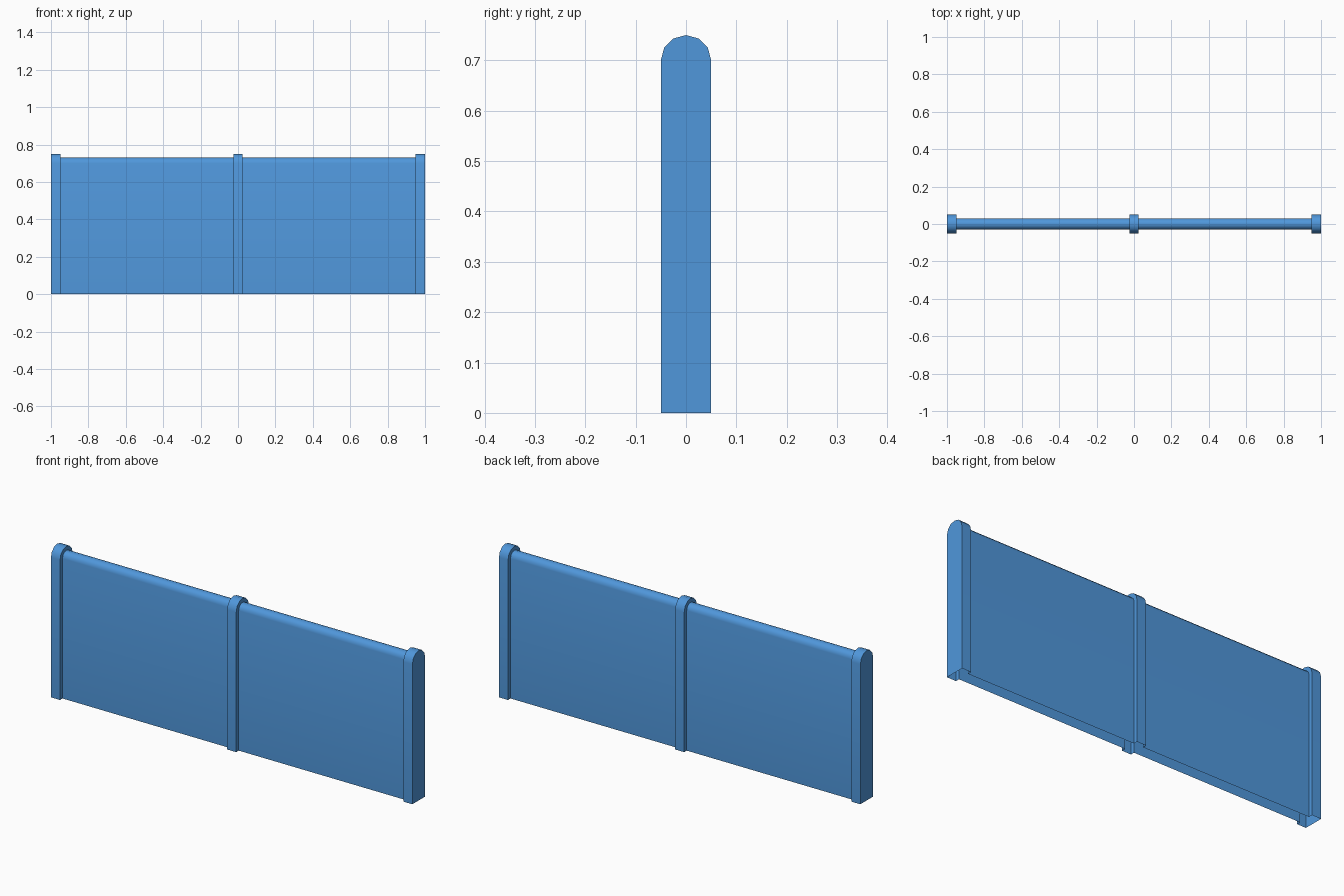
import bpy, bmesh, math

if "Cube" in bpy.data.objects:
    bpy.data.objects.remove(bpy.data.objects["Cube"])

blue = bpy.data.materials.new("blue")
blue.diffuse_color = (0.08, 0.31, 0.71, 1)
blue.use_nodes = True
blue.node_tree.nodes["Principled BSDF"].inputs["Base Color"].default_value = blue.diffuse_color

SPRING = 0.70    # height where the rounded top begins
POST, PANEL = 0.05, 0.03    # half thicknesses


def arch(x, r, steps=6):
    """Upright section with a half-round top, open at the ground."""
    pts = [(x, -r, 0)]
    for i in range(steps + 1):
        a = math.pi * (1 - i / steps)
        pts.append((x, r * math.cos(a), SPRING + r * math.sin(a)))
    return pts + [(x, r, 0)]


def loft(name, stations, caps=()):
    """Skin through (x, half thickness) stations; caps lists closed ends."""
    bm = bmesh.new()
    rows = [[bm.verts.new(p) for p in arch(x, r)] for x, r in stations]
    for a, b in zip(rows, rows[1:]):
        for i in range(len(a) - 1):
            bm.faces.new((a[i], b[i], b[i + 1], a[i + 1]))
    if 0 in caps:
        bm.faces.new(rows[0])
    if -1 in caps:
        bm.faces.new(rows[-1][::-1])
    bm.normal_update()
    # The first skin face is the front side wall or a shoulder; orient outward
    top = max(bm.faces, key=lambda f: f.calc_center_median().z)
    if top.normal.z < 0:
        bmesh.ops.reverse_faces(bm, faces=bm.faces[:])
    me = bpy.data.meshes.new(name)
    bm.to_mesh(me)
    bm.free()
    me.materials.append(blue)
    ob = bpy.data.objects.new(name, me)
    bpy.context.collection.objects.link(ob)
    bpy.ops.object.select_all(action='DESELECT')
    ob.select_set(True)
    bpy.context.view_layer.objects.active = ob
    bpy.ops.object.shade_smooth_by_angle(angle=math.radians(35))


# Posts, with shoulders stepping in to the panels
loft("left_post", [(-1, POST), (-0.95, POST), (-0.95, PANEL)], caps=(0,))
loft("middle_post", [(-0.025, PANEL), (-0.025, POST), (0.025, POST), (0.025, PANEL)])
loft("right_post", [(0.95, PANEL), (0.95, POST), (1, POST)], caps=(-1,))

# Panels between the posts
loft("left_panel", [(-0.95, PANEL), (-0.025, PANEL)])
loft("right_panel", [(0.025, PANEL), (0.95, PANEL)])
